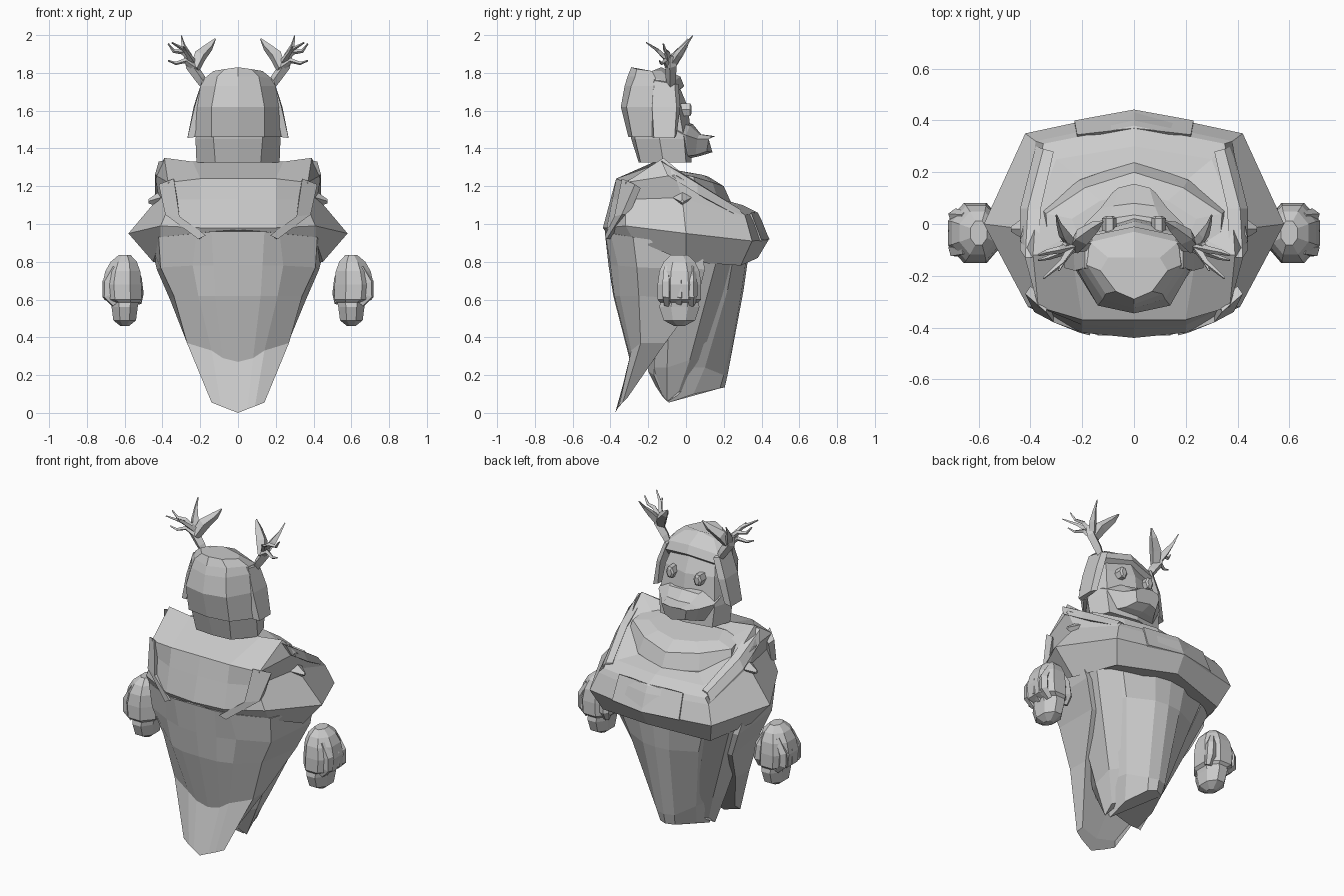
import bpy, bmesh, math
from mathutils import Vector

stone = bpy.data.materials.new("plain_grey")
stone.diffuse_color = (0.6, 0.6, 0.6, 1)


def loft(name, rings):
    """Skin closed rings of equal length and cap both ends."""
    bm = bmesh.new()
    loops = [[bm.verts.new(p) for p in r] for r in rings]
    n = len(loops[0])
    for a, b in zip(loops, loops[1:]):
        for i in range(n):
            j = (i + 1) % n
            bm.faces.new((a[i], a[j], b[j], b[i]))
    bm.faces.new(loops[0])
    bm.faces.new(loops[-1][::-1])
    bmesh.ops.recalc_face_normals(bm, faces=bm.faces)
    me = bpy.data.meshes.new(name)
    bm.to_mesh(me)
    bm.free()
    me.materials.append(stone)
    ob = bpy.data.objects.new(name, me)
    bpy.context.collection.objects.link(ob)
    return ob


def sym(name, halves):
    """Loft from half rings that start and end on the centre plane."""
    return loft(name, [h + [(-x, y, z) for x, y, z in h[-2:0:-1]] for h in halves])


def pair(name, rings):
    for side, s in (("left", -1), ("right", 1)):
        loft(f"{name}_{side}", [[(s * x, y, z) for x, y, z in r] for r in rings])


def tube(path, sides=4):
    """Tapered tube rings along (x, y, z, radius) points."""
    pts = [Vector(p[:3]) for p in path]
    out = []
    for i, p in enumerate(path):
        d = (pts[min(i + 1, len(pts) - 1)] - pts[max(i - 1, 0)]).normalized()
        u = d.cross(Vector((0.3, 1, 0.1))).normalized()
        v = d.cross(u)
        out.append([pts[i] + p[3] * (u * math.cos(t) + v * math.sin(t))
                    for t in (2 * math.pi * k / sides for k in range(sides))])
    return out


# long back cloak ending in a pointed tail
sym("back_cloak", [
    [(0, -.43, .97), (.14, -.43, .96), (.22, -.40, .95), (.42, -.28, .93), (.46, .08, .88), (0, .08, .88)],
    [(0, -.41, .78), (.13, -.40, .78), (.24, -.36, .78), (.41, -.26, .77), (.43, .10, .76), (0, .10, .76)],
    [(0, -.385, .62), (.12, -.38, .62), (.21, -.35, .62), (.34, -.25, .62), (.36, .06, .60), (0, .06, .60)],
    [(0, -.295, .27), (.08, -.295, .29), (.14, -.29, .33), (.27, -.24, .37), (.265, -.11, .37), (0, -.11, .37)],
    [(0, -.375, 0), (.05, -.365, .02), (.09, -.355, .035), (.14, -.335, .055), (.12, -.31, .08), (0, -.33, .06)]])

# inner robe under the cape, narrowing to a keel at the front
sym("inner_robe", [
    [(0, -.30, .95), (.38, -.15, .95), (.41, .12, .95), (.33, .27, .93), (.12, .335, .93), (0, .345, .93)],
    [(0, -.25, .62), (.31, -.15, .62), (.32, .08, .64), (.24, .22, .65), (.09, .295, .65), (0, .305, .65)],
    [(0, -.20, .22), (.14, -.17, .20), (.17, -.04, .24), (.14, .10, .24), (.06, .20, .20), (0, .22, .20)],
    [(0, -.16, .14), (.07, -.12, .08), (.10, -.09, .055), (.10, .04, .10), (.05, .18, .13), (0, .205, .135)]])
# hanging side folds of the robe
pair("robe_fold", [
    [(.30, -.18, .80), (.41, -.08, .80), (.41, .16, .80), (.30, .24, .80)],
    [(.16, -.17, .24), (.20, -.10, .24), (.20, .02, .28), (.14, .10, .28)],
    [(.09, -.13, .10), (.13, -.10, .06), (.13, -.04, .11), (.09, .0, .12)]])

# broad shoulder cape with raised collar at the back
sym("shoulder_cape", [
    [(0, -.05, 1.22), (.12, -.05, 1.22), (.20, -.02, 1.22), (.20, .05, 1.2), (.12, .10, 1.15), (0, .12, 1.15)],
    [(0, -.12, 1.33), (.24, -.12, 1.33), (.39, -.12, 1.35), (.38, .04, 1.22), (.30, .25, 1.09), (0, .30, 1.10)],
    [(0, -.37, 1.24), (.20, -.37, 1.24), (.37, -.32, 1.22), (.44, -.06, 1.26), (.35, .31, 1.05), (0, .38, 1.06)],
    [(0, -.40, 1.13), (.20, -.39, 1.13), (.35, -.32, 1.13), (.42, -.02, 1.14), (.38, .32, 1.02), (0, .40, 1.02)],
    [(0, -.44, .98), (.20, -.42, .98), (.41, -.32, .99), (.58, .0, .95), (.42, .35, .91), (0, .44, .92)],
    [(0, -.42, .95), (.20, -.40, .94), (.41, -.28, .92), (.45, .0, .80), (.37, .29, .78), (0, .38, .82)]])
# lapel folds down the back of the cloak
pair("back_lapel", [
    [(.34, -.34, 1.24), (.42, -.27, 1.21), (.40, -.24, 1.19), (.33, -.30, 1.20)],
    [(.31, -.38, 1.04), (.385, -.34, 1.05), (.38, -.30, 1.05), (.31, -.34, 1.04)],
    [(.17, -.43, .94), (.21, -.42, .92), (.20, -.38, .92), (.17, -.39, .94)]])
# raised border panel on the front of the cape rim
sym("cape_front_panel", [
    [(0, .37, 1.065), (.22, .345, 1.06), (.22, .32, 1.03), (0, .34, 1.03)],
    [(0, .442, .92), (.23, .40, .915), (.23, .37, .90), (0, .41, .90)]])
# collar edge strip sweeping from each shoulder to the front
pair("collar_edge", [
    [(.37, -.13, 1.34), (.42, -.13, 1.33), (.44, -.10, 1.26), (.38, -.10, 1.26)],
    [(.36, .06, 1.22), (.41, .06, 1.215), (.44, .06, 1.16), (.38, .06, 1.16)],
    [(.31, .28, 1.08), (.35, .29, 1.075), (.38, .30, 1.03), (.31, .27, 1.03)]])
# shoulder studs
pair("shoulder_stud", [
    [(.41, -.07, 1.14), (.42, -.02, 1.17), (.42, .03, 1.14), (.42, -.02, 1.09)],
    [(.475, -.03, 1.12), (.475, -.02, 1.13), (.475, -.01, 1.12), (.475, -.02, 1.11)]])

# wrapped scarf round the neck
sym("scarf", [
    [(0, -.10, 1.28), (.20, -.08, 1.29), (.24, .02, 1.27), (.13, .09, 1.26), (0, .12, 1.25)],
    [(0, -.14, 1.26), (.33, -.10, 1.28), (.34, .04, 1.25), (.19, .14, 1.22), (0, .20, 1.20)],
    [(0, -.14, 1.15), (.35, -.10, 1.18), (.36, .06, 1.17), (.21, .17, 1.13), (0, .245, 1.10)],
    [(0, -.12, 1.05), (.30, -.08, 1.05), (.33, .08, 1.10), (.20, .18, 1.06), (0, .22, 1.04)]])

# head, lower part and face
sym("head", [
    [(0, -.25, 1.325), (.12, -.24, 1.325), (.22, -.12, 1.325), (.18, .0, 1.325), (0, .03, 1.325)],
    [(0, -.29, 1.45), (.13, -.27, 1.45), (.225, -.14, 1.45), (.19, -.01, 1.45), (0, .03, 1.45)],
    [(0, -.31, 1.62), (.13, -.29, 1.62), (.20, -.16, 1.62), (.17, -.04, 1.62), (0, .01, 1.62)],
    [(0, -.28, 1.77), (.10, -.25, 1.77), (.16, -.16, 1.76), (.14, -.09, 1.74), (0, -.04, 1.74)]])
# hood shell over the back and crown
sym("hood", [
    [(0, -.305, 1.46), (.14, -.285, 1.46), (.23, -.17, 1.46), (.225, -.14, 1.46), (0, -.14, 1.46)],
    [(0, -.345, 1.62), (.14, -.315, 1.62), (.222, -.17, 1.62), (.215, -.13, 1.62), (0, -.13, 1.62)],
    [(0, -.325, 1.73), (.12, -.29, 1.73), (.20, -.17, 1.73), (.19, -.05, 1.70), (0, -.01, 1.73)],
    [(0, -.31, 1.78), (.11, -.27, 1.78), (.18, -.16, 1.77), (.17, -.07, 1.75), (0, -.03, 1.78)],
    [(0, -.29, 1.83), (.07, -.26, 1.82), (.13, -.18, 1.81), (.10, -.13, 1.81), (0, -.13, 1.83)]])
# side flaps of the hood
pair("hood_flap", [
    [(.17, -.17, 1.77), (.19, -.17, 1.76), (.19, -.06, 1.74), (.16, -.04, 1.74)],
    [(.20, -.18, 1.62), (.23, -.18, 1.62), (.235, -.05, 1.62), (.20, -.03, 1.62)],
    [(.23, -.18, 1.46), (.268, -.17, 1.455), (.268, -.06, 1.455), (.23, -.05, 1.47)]])
# broad wedge-shaped muzzle and cheeks
sym("muzzle", [
    [(0, -.03, 1.53), (.12, -.04, 1.54), (.20, -.06, 1.50), (.15, -.04, 1.34), (0, -.03, 1.34)],
    [(0, .035, 1.53), (.10, .02, 1.52), (.19, .0, 1.47), (.13, .01, 1.36), (0, .03, 1.35)],
    [(0, .08, 1.475), (.08, .07, 1.475), (.13, .06, 1.45), (.10, .05, 1.365), (0, .075, 1.36)],
    [(0, .155, 1.465), (.06, .14, 1.465), (.085, .12, 1.45), (.07, .11, 1.385), (0, .14, 1.38)]])
# eyes
pair("eye", [[(.095 + r * .028 * math.cos(t), y, 1.605 + r * .038 * math.sin(t))
              for t in (math.pi * k / 3 for k in range(6))]
             for y, r in ((-.03, 1), (.022, 1), (.03, .6))])

# antlers: stem, flat palm and tines
tines = {
    "stem": [(.16, -.08, 1.70, .015), (.20, -.08, 1.77, .028), (.25, -.08, 1.84, .03), (.27, -.08, 1.89, .012)],
    "inner_tine": [(.23, -.09, 1.82, .028), (.20, -.05, 1.89, .036), (.15, -.01, 1.94, .022), (.12, .01, 1.98, .004)],
    "front_tine": [(.24, -.08, 1.84, .025), (.27, -.04, 1.90, .022), (.29, .0, 1.95, .010), (.30, .035, 1.997, .003)],
    "outer_tine": [(.24, -.09, 1.86, .02), (.29, -.10, 1.91, .014), (.34, -.11, 1.915, .010), (.37, -.12, 1.955, .004)],
    "low_tine": [(.23, -.09, 1.83, .022), (.28, -.11, 1.865, .014), (.33, -.13, 1.85, .009), (.37, -.14, 1.865, .004)],
    "rear_tine": [(.24, -.09, 1.86, .018), (.28, -.15, 1.92, .012), (.35, -.21, 1.96, .004)],
    "back_tine": [(.25, -.09, 1.86, .016), (.27, -.14, 1.91, .010), (.29, -.18, 1.94, .004)],
}
for part, path in tines.items():
    pair("antler_" + part, tube(path))

# floating fists: cuff below, knuckled mass above
hand = [(.46, .60, .025, .03), (.49, .60, .065, .09), (.56, .60, .075, .115), (.585, .60, .08, .11),
        (.60, .61, .108, .125), (.68, .615, .112, .125), (.75, .61, .10, .115), (.80, .605, .075, .09), (.835, .60, .035, .05)]
pair("fist", [[(cx + rx * math.cos(t), -.035 + ry * math.sin(t), z)
               for t in (math.pi * (k + .5) / 4 for k in range(8))] for z, cx, rx, ry in hand])
pair("thumb", tube([(.53, .02, .58, .02), (.53, .04, .63, .032), (.54, .035, .71, .032), (.56, .02, .78, .015)], 6))
for i in range(3):
    y = -.10 + .065 * i
    pair(f"finger_{i + 1}", tube([(.65, y, .575, .02), (.69, y, .62, .03), (.69, y, .69, .03), (.65, y, .77, .02)], 5))
